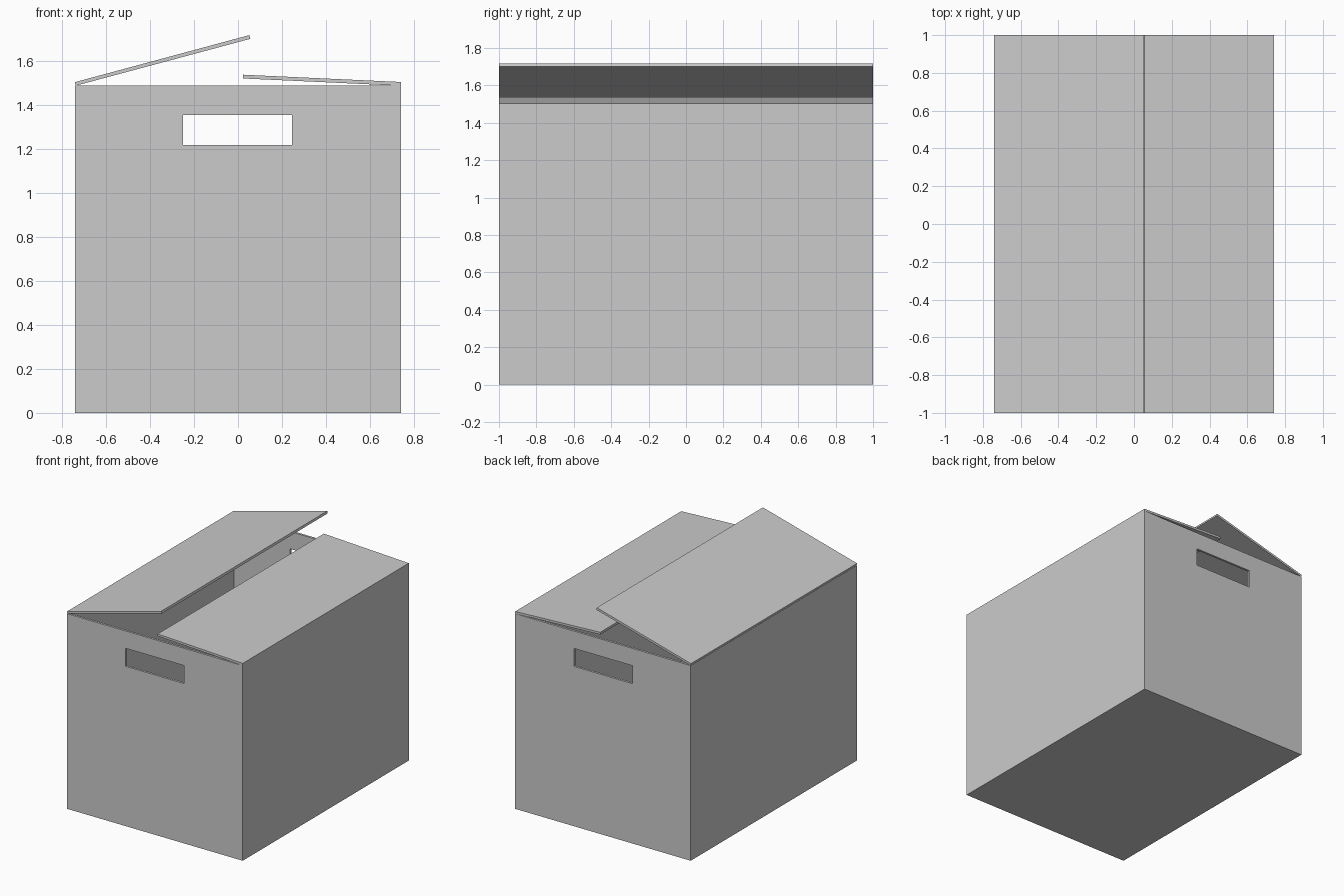
import bpy, bmesh

if "Cube" in bpy.data.objects:
    bpy.data.objects.remove(bpy.data.objects["Cube"])

HX, HY, H, T = 0.74, 1.0, 1.487, 0.017


def box_mesh(name, lo, hi, open_top=False):
    bm = bmesh.new()
    bmesh.ops.create_cube(bm, size=1)
    for v in bm.verts:
        v.co = [(a + b) / 2 + c * (b - a) for a, b, c in zip(lo, hi, v.co)]
    if open_top:
        bm.normal_update()
        top = [f for f in bm.faces if f.normal.z > 0.9]
        bmesh.ops.delete(bm, geom=top, context='FACES_ONLY')
    me = bpy.data.meshes.new(name)
    bm.to_mesh(me)
    bm.free()
    ob = bpy.data.objects.new(name, me)
    bpy.context.collection.objects.link(ob)
    return ob


def flap(name, profile):
    # extrude an x-z profile along the full depth of the box
    bm = bmesh.new()
    face = bm.faces.new([bm.verts.new((x, -HY, z)) for x, z in profile])
    ext = bmesh.ops.extrude_face_region(bm, geom=[face])
    moved = [g for g in ext['geom'] if isinstance(g, bmesh.types.BMVert)]
    bmesh.ops.translate(bm, verts=moved, vec=(0, 2 * HY, 0))
    bmesh.ops.recalc_face_normals(bm, faces=bm.faces)
    me = bpy.data.meshes.new(name)
    bm.to_mesh(me)
    bm.free()
    bpy.context.collection.objects.link(bpy.data.objects.new(name, me))


# Open carton body with card thickness
body = box_mesh("carton_body", (-HX, -HY, 0), (HX, HY, H), open_top=True)
solid = body.modifiers.new("card_thickness", 'SOLIDIFY')
solid.thickness = T
solid.offset = -1
solid.use_even_offset = True

# Hand holes through the front and back walls
cutter = box_mesh("hand_hole_cutter", (-0.25, -1.2, 1.218), (0.245, 1.2, 1.355))
cutter.hide_render = True
cutter.hide_set(True)
cut = body.modifiers.new("hand_holes", 'BOOLEAN')
cut.operation = 'DIFFERENCE'
cut.solver = 'EXACT'
cut.object = cutter

# Lid flaps: left raised higher, right nearly closed
flap("left_flap", [(-0.738, 1.487), (0.056, 1.70), (0.052, 1.717), (-0.742, 1.503)])
flap("right_flap", [(0.74, 1.487), (0.74, 1.504), (0.023, 1.537), (0.022, 1.52)])
